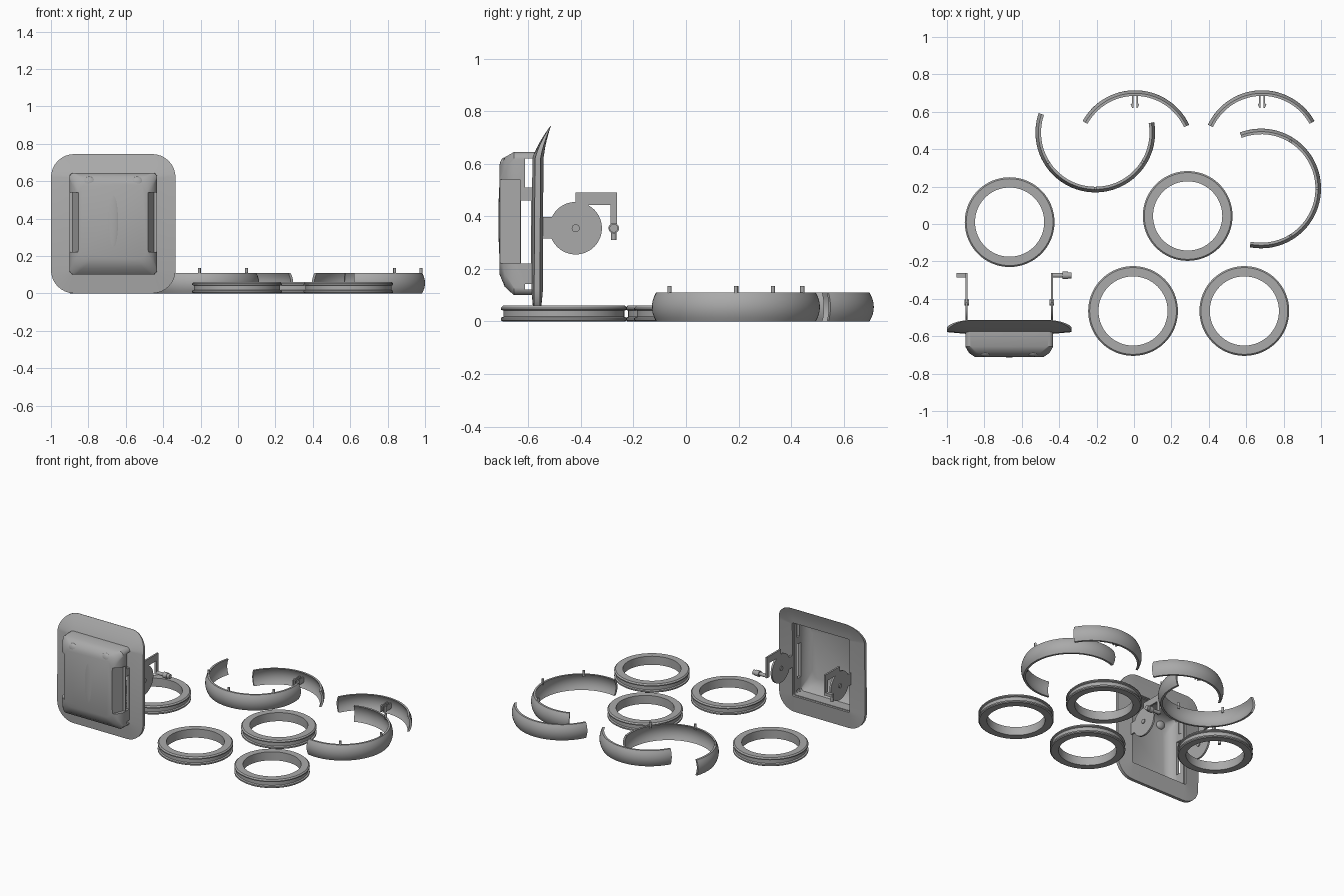
import bpy, bmesh
from math import sin, cos, pi, radians
from mathutils import Vector, Matrix

old = bpy.data.objects.get("Cube")
if old:
    bpy.data.objects.remove(old, do_unlink=True)

grey = bpy.data.materials.new("plain grey")
grey.use_nodes = True
GREY = (0.4, 0.4, 0.4, 1)
grey.diffuse_color = GREY
grey.node_tree.nodes["Principled BSDF"].inputs["Base Color"].default_value = GREY

CX = -0.667  # centre line of the panel assembly


def finish(name, bm, angle=35):
    bmesh.ops.recalc_face_normals(bm, faces=bm.faces)
    me = bpy.data.meshes.new(name)
    bm.to_mesh(me)
    bm.free()
    me.materials.append(grey)
    ob = bpy.data.objects.new(name, me)
    bpy.context.collection.objects.link(ob)
    bpy.ops.object.select_all(action='DESELECT')
    ob.select_set(True)
    bpy.context.view_layer.objects.active = ob
    bpy.ops.object.shade_smooth_by_angle(angle=radians(angle))
    return ob


def loft(name, loops, cap=True, wrap=False):
    """Skin a list of equal-length point loops."""
    bm = bmesh.new()
    rows = [[bm.verts.new(p) for p in loop] for loop in loops]
    n = len(rows[0])
    pairs = list(zip(rows, rows[1:]))
    if wrap:
        pairs.append((rows[-1], rows[0]))
    for a, b in pairs:
        for i in range(n):
            j = (i + 1) % n
            bm.faces.new((a[i], a[j], b[j], b[i]))
    if cap and not wrap:
        bm.faces.new(rows[0])
        bm.faces.new(rows[-1])
    return finish(name, bm)


def sweep(name, profile, centre, a0=0, a1=360, steps=64):
    """Turn an (r, z) profile about a vertical axis."""
    full = a1 - a0 >= 360
    loops = []
    for k in range(steps if full else steps + 1):
        a = radians(a0 + (a1 - a0) * k / steps)
        loops.append([(centre[0] + r * cos(a), centre[1] + r * sin(a), z) for r, z in profile])
    return loft(name, loops, wrap=full)


def box(name, lo, hi):
    lo, hi = Vector(lo), Vector(hi)
    bm = bmesh.new()
    bmesh.ops.create_cube(bm, size=1, matrix=Matrix.Translation((lo + hi) / 2)
                          @ Matrix.Diagonal((*(hi - lo), 1)))
    return finish(name, bm)


def cylinder(name, centre, radius, depth, axis='X', segments=32):
    rot = Matrix.Rotation(pi / 2, 4, 'Y') if axis == 'X' else Matrix.Identity(4)
    bm = bmesh.new()
    bmesh.ops.create_cone(bm, cap_ends=True, segments=segments, radius1=radius, radius2=radius,
                          depth=depth, matrix=Matrix.Translation(centre) @ rot)
    return finish(name, bm)


def ellipsoid(name, centre, size):
    bm = bmesh.new()
    bmesh.ops.create_uvsphere(bm, u_segments=32, v_segments=16, radius=1,
                              matrix=Matrix.Translation(centre) @ Matrix.Diagonal((*size, 1)))
    return finish(name, bm)


def prism(name, outline, z0, z1):
    return loft(name, [[(x, y, z) for x, y in outline] for z in (z0, z1)])


def round_rect(hw, z0, z1, r, n=8):
    """Rounded rectangle in x and z about the panel centre line."""
    pts = []
    for q, (x, z) in enumerate([(hw - r, z1 - r), (r - hw, z1 - r), (r - hw, z0 + r), (hw - r, z0 + r)]):
        for k in range(n + 1):
            a = (q + k / n) * pi / 2
            pts.append((CX + x + r * cos(a), z + r * sin(a)))
    return pts


def cut(ob, cutter):
    mod = ob.modifiers.new("cut", 'BOOLEAN')
    mod.operation = 'DIFFERENCE'
    mod.solver = 'EXACT'
    mod.object = cutter
    bpy.context.view_layer.objects.active = ob
    bpy.ops.object.modifier_apply(modifier=mod.name)
    bpy.data.objects.remove(cutter, do_unlink=True)


# Four grooved rings lying flat
ring_profile = [(.185, 0), (.233, 0), (.24, .005), (.24, .014), (.23, .018), (.23, .041),
                (.24, .045), (.24, .052), (.232, .06), (.185, .06)]
for i, c in enumerate([(-.665, .01), (.287, .043), (-.005, -.465), (.59, -.465)]):
    sweep(f"ring_{i + 1}", ring_profile, c)

# Four bowed arc shells
H = 0.11
bow = [(.304 + .016 * (1 - (2 * k / 8 - 1) ** 2), H * k / 8) for k in range(9)]
arc_profile = bow + [(r - .014, z) for r, z in reversed(bow)]
long_arcs = [((-.207, .489), 161, 370, 270), ((.68, .19), -101, 111, 0)]
for i, (c, a0, a1, mid) in enumerate(long_arcs):
    sweep(f"long_arc_{i + 1}", arc_profile, c, a0, a1, 56)
    # Pegs on the upper edge
    for k in (-58, 0, 58):
        a = radians(mid + k)
        cylinder(f"arc_peg_{i + 1}", (c[0] + .298 * cos(a), c[1] + .298 * sin(a), .115),
                 .008, .04, 'Z', 16)
short_arcs = [((.005, .395), 25, 151), ((.685, .395), 29, 155)]
for i, (c, a0, a1) in enumerate(short_arcs):
    sweep(f"short_arc_{i + 1}", arc_profile, c, a0, a1, 40)
    # Pair of clip prongs on the inside
    for s in (-1, 1):
        prong = [(.008, .31), (.008, .225), (.014, .225), (.023, .245), (.016, .25), (.016, .31)]
        prism(f"clip_prong_{i + 1}", [(c[0] + s * x, c[1] + y) for x, y in prong], .035, .075)

# Back plate frame, bent backwards along its top
inner = round_rect(.222, .115, .63, .01)
outer = round_rect(.333, 0, .745, .125)


def frame_loop(t, y0, y1, bend):
    pts = []
    for (xa, za), (xb, zb) in zip(inner, outer):
        x, z = xa + (xb - xa) * t, za + (zb - za) * t
        lift = max(0, (z - .6) / .145) ** 1.5
        pts.append((x, y0 + (y1 - y0) * t + bend * lift, z))
    return pts


ts = [0, .25, .5, .75, 1]
loft("back_plate", [frame_loop(t, -.588, -.578, .062) for t in ts]
     + [frame_loop(t, -.545, -.556, .042) for t in reversed(ts)], wrap=True)


# Hollow front cover
def cover_body(name, inset, back):
    rows = [(back, .235, .1, .645, .025), (-.655, .235, .1, .645, .03),
            (-.69, .215, .132, .625, .05), (-.71, .185, .18, .59, .07)]
    loops = []
    for y, hw, z0, z1, r in rows:
        y = y if y == back else y + inset
        loops.append([(x, y, z) for x, z in round_rect(hw - inset, z0 + inset, z1 - inset, r - inset / 2)])
    return loft(name, loops)


cover = cover_body("front_cover", 0, -.56)
for s in (-1, 1):
    grip = [(CX + s * x, y) for x, y in [(.178, -.73), (.218, -.632), (.27, -.632), (.27, -.73)]]
    cut(cover, prism("grip_cutter", grip, .22, .54))
cut(cover, cover_body("cavity_cutter", .02, -.5))
for y0, y1, z0, z1 in [(-.613, -.583, .51, .62), (-.628, -.59, .22, .46), (-.613, -.583, .122, .142)]:
    cut(cover, box("window_cutter", (-1.2, y0, z0), (-.2, y1, z1)))
bpy.ops.object.select_all(action='DESELECT')
cover.select_set(True)
bpy.context.view_layer.objects.active = cover
bpy.ops.object.shade_smooth_by_angle(angle=radians(30))

# Front details
ellipsoid("centre_bulge", (CX, -.706, .385), (.03, .008, .16))
for s, side in ((-1, "right"), (1, "left")):
    ellipsoid(f"{side}_button", (CX + s * .128, -.69, .588), (.036, .02, .036))

    # Rear arm: tab, disc, cranked bar and pin
    ax = CX + s * .228

    def bar(name, y0, y1, z0, z1):
        box(f"{side}_{name}", (ax - .006, y0, z0), (ax + .006, y1, z1))

    bar("arm_tab", -.56, -.49, .315, .398)
    cylinder(f"{side}_arm_disc", (ax, -.42, .355), .1, .012, segments=48)
    cylinder(f"{side}_disc_boss", (ax, -.42, .355), .015, .024)
    bar("arm_riser", -.42, -.38, .4, .49)
    bar("arm_beam", -.42, -.263, .443, .49)
    bar("arm_drop", -.288, -.263, .345, .49)
    if s > 0:
        cylinder("left_pin", (ax + .03, -.275, .355), .012, .07)
        cylinder("left_knob", (ax + .072, -.275, .355), .02, .03)
        cylinder("left_knob_tip", (ax + .095, -.275, .355), .016, .022)
    else:
        box("right_pin", (ax - .054, -.285, .345), (ax, -.263, .365))
        cylinder("right_pin_drop", (ax - .045, -.275, .335), .01, .05, 'Z', 16)
